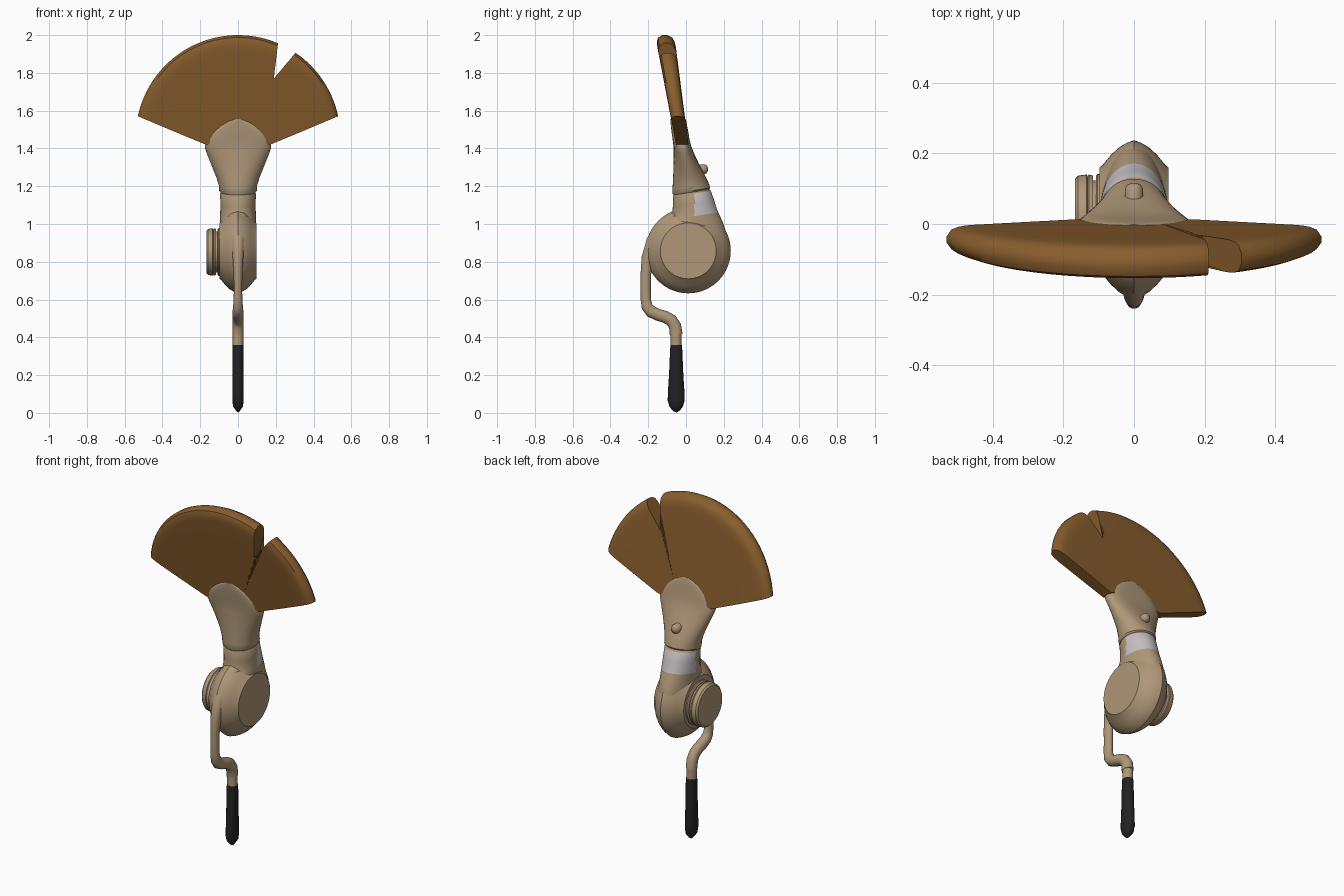
import bpy, bmesh, math
from mathutils import Vector

if "Cube" in bpy.data.objects:
    bpy.data.objects.remove(bpy.data.objects["Cube"])


def material(name, rgb):
    m = bpy.data.materials.new(name)
    m.diffuse_color = (*rgb, 1)
    m.use_nodes = True
    m.node_tree.nodes["Principled BSDF"].inputs["Base Color"].default_value = m.diffuse_color
    return m


TAN = material("tan metal", (0.43, 0.31, 0.19))
BROWN = material("brown blade", (0.25, 0.112, 0.027))
BLACK = material("black grip", (0.016, 0.016, 0.017))
WHITE = material("pale label", (0.56, 0.53, 0.54))


def loft(name, rings, mats, angle=35, rule=None):
    """Skin closed rings of equal length and cap both ends."""
    bm = bmesh.new()
    vs = [[bm.verts.new(p) for p in r] for r in rings]
    n = len(vs[0])
    for a, b in zip(vs, vs[1:]):
        for i in range(n):
            j = (i + 1) % n
            bm.faces.new((a[i], a[j], b[j], b[i]))
    bm.faces.new(vs[0][::-1])
    bm.faces.new(vs[-1])
    bmesh.ops.recalc_face_normals(bm, faces=bm.faces)
    if rule:
        for f in bm.faces:
            f.material_index = rule(f.calc_center_median())
    me = bpy.data.meshes.new(name)
    bm.to_mesh(me)
    bm.free()
    for m in mats:
        me.materials.append(m)
    ob = bpy.data.objects.new(name, me)
    bpy.context.collection.objects.link(ob)
    bpy.ops.object.select_all(action='DESELECT')
    ob.select_set(True)
    bpy.context.view_layer.objects.active = ob
    bpy.ops.object.shade_smooth_by_angle(angle=math.radians(angle))
    return ob


def section(z, w, y0, y1, p=1.0, slope=0.0, n=40):
    """Horizontal (super)ellipse, optionally tilted towards the back."""
    ring = []
    for i in range(n):
        a = 2 * math.pi * i / n
        c, s = math.cos(a), math.sin(a)
        x = w * math.copysign(abs(c) ** p, c)
        y = (y0 + y1) / 2 + (y1 - y0) / 2 * math.copysign(abs(s) ** p, s)
        ring.append((x, y, z + slope * y))
    return ring


def lathe_x(name, profile, cy, cz, n=48, angle=30):
    """Revolve (x, radius) pairs about an axis parallel to x."""
    rings = [[(x, cy + r * math.cos(2 * math.pi * i / n),
               cz + r * math.sin(2 * math.pi * i / n)) for i in range(n)]
             for x, r in profile]
    return loft(name, rings, [TAN], angle)


# Fan blade: two sectors separated by a notch in the rim
CZ = 1.458


def polar(r, deg):
    a = math.radians(deg)
    return Vector((r * math.sin(a), CZ + r * math.cos(a)))


def blade(name, out, mid, mid_r, inner, n):
    rows = ((0.6, 1), (0.72, 0.98), (0.83, 0.91), (0.93, 0.74), (1, 0.25))
    rings = []
    for i in range(n + 1):
        t = i / n
        mix = lambda p: p[0] + (p[1] - p[0]) * t
        P = polar(0.542, mix(out))
        M = polar(mix(mid_r), mix(mid))
        Q = Vector(inner[0]).lerp(Vector(inner[1]), t)
        pts = [(Q, 1), (M, 1)] + [(M.lerp(P, f), k) for f, k in rows]
        front, back = [], []
        for p, k in pts:
            yc = -0.02 - 0.16 * (p[1] - 1.42)
            h = (0.033 + 0.031 * (p[1] - 1.42)) * k
            front.append((p[0], yc - h, p[1]))
            back.append((p[0], yc + h, p[1]))
        rings.append(front + back[::-1])
    return loft(name, rings, [BROWN], 40)


blade("blade_large", (-78, 23), (-84.6, 31.3), (0.341, 0.365),
      ((-0.17, 1.42), (0.06, 1.46)), 28)
blade("blade_small", (34.2, 78), (31.3, 84.6), (0.365, 0.341),
      ((0.06, 1.46), (0.17, 1.42)), 14)

# Flared neck clasping the blade
neck = [(1.163, .092, -.066, .118, 1, .15), (1.172, .1, -.071, .128, 1, .15),
        (1.2, .101, -.071, .122, 1, .1), (1.25, .116, -.068, .102, 1, .05),
        (1.32, .144, -.066, .068, .95, 0), (1.38, .168, -.065, .04, .85, 0),
        (1.41, .176, -.066, .028, .7, 0), (1.45, .163, -.071, .018, .55, 0),
        (1.49, .137, -.077, .012, .5, 0), (1.52, .104, -.08, .006, .5, 0),
        (1.542, .064, -.082, .002, .5, 0), (1.555, .02, -.083, -.002, .5, 0)]
loft("neck", [section(*s) for s in neck], [TAN], 40)

# Rivet on the back of the neck
rivet = []
for y, r in ((.06, .026), (.098, .026), (.11, .02), (.116, .008)):
    rivet.append([(r * math.cos(i * math.pi / 10), y,
                   1.29 + r * math.sin(i * math.pi / 10)) for i in range(20)])
loft("rivet", rivet, [TAN], 50)

# Upper body with a pale label wrapped round its back
upper = [(.83, .088, -.1, .228), (.92, .093, -.12, .214), (.98, .095, -.125, .195),
         (1.02, .095, -.1, .178), (1.035, .095, -.085, .171),
         (1.06, .094, -.072, .162), (1.1, .093, -.07, .15),
         (1.155, .095, -.069, .132), (1.165, .09, -.064, .124)]
loft("upper_body", [section(*s, 1, .15, 64) for s in upper], [TAN, WHITE], 40,
     lambda c: int(c.y > 0.045 and 1.035 < c.z - .15 * c.y < 1.155))

# Round housing, ridged at the middle with flat discs on both sides
half = [(.097, .148), (.088, .156), (.065, .184), (.042, .205), (.02, .218)]
lathe_x("housing", [(-x, r) for x, r in half] + [(0, .225)] + half[::-1],
        .012, .858, 64)

# Stepped adjuster knob on the left
lathe_x("adjuster_knob", [(-.09, .126), (-.104, .126), (-.108, .12), (-.108, .108),
                          (-.116, .108), (-.116, .122), (-.128, .125), (-.131, .12),
                          (-.134, .125), (-.158, .122), (-.167, .113)], .015, .852)

# Bent arm swept along a path in the side plane: y, z, half width, half depth
path = [(-.06, 1.04, .05, .03), (-.125, .985, .045, .035), (-.175, .91, .036, .035),
        (-.203, .82, .028, .032), (-.212, .74, .023, .028), (-.213, .66, .022, .027),
        (-.213, .6, .023, .027), (-.206, .562, .026, .03), (-.186, .537, .029, .032),
        (-.15, .52, .03, .032), (-.11, .508, .03, .032), (-.078, .49, .03, .033),
        (-.058, .46, .03, .033), (-.052, .415, .03, .034)]
rings = []
for k, (y, z, w, d) in enumerate(path):
    a, b = path[max(k - 1, 0)], path[min(k + 1, len(path) - 1)]
    t = Vector((b[0] - a[0], b[1] - a[1])).normalized()
    rings.append([(w * math.cos(i * math.pi / 12),
                   y - t.y * d * math.sin(i * math.pi / 12),
                   z + t.x * d * math.sin(i * math.pi / 12)) for i in range(24)])
loft("crank_arm", rings, [TAN], 45)

# Ferrule and grip
loft("ferrule", [section(z, .028, -.081, -.023, 1, 0, 24) for z in (.35, .42)], [TAN])
grip = [(0.005, .004, .008), (.015, .013, .022), (.035, .027, .036), (.065, .029, .045),
        (.11, .029, .044), (.2, .029, .038), (.34, .029, .032), (.36, .028, .03)]
loft("grip", [section(z, w, -.052 - d, -.052 + d, .9, 0, 20) for z, w, d in grip],
     [BLACK], 40)
bpy.data.objects["grip"].data.vertices[0].co.z = 0.0
